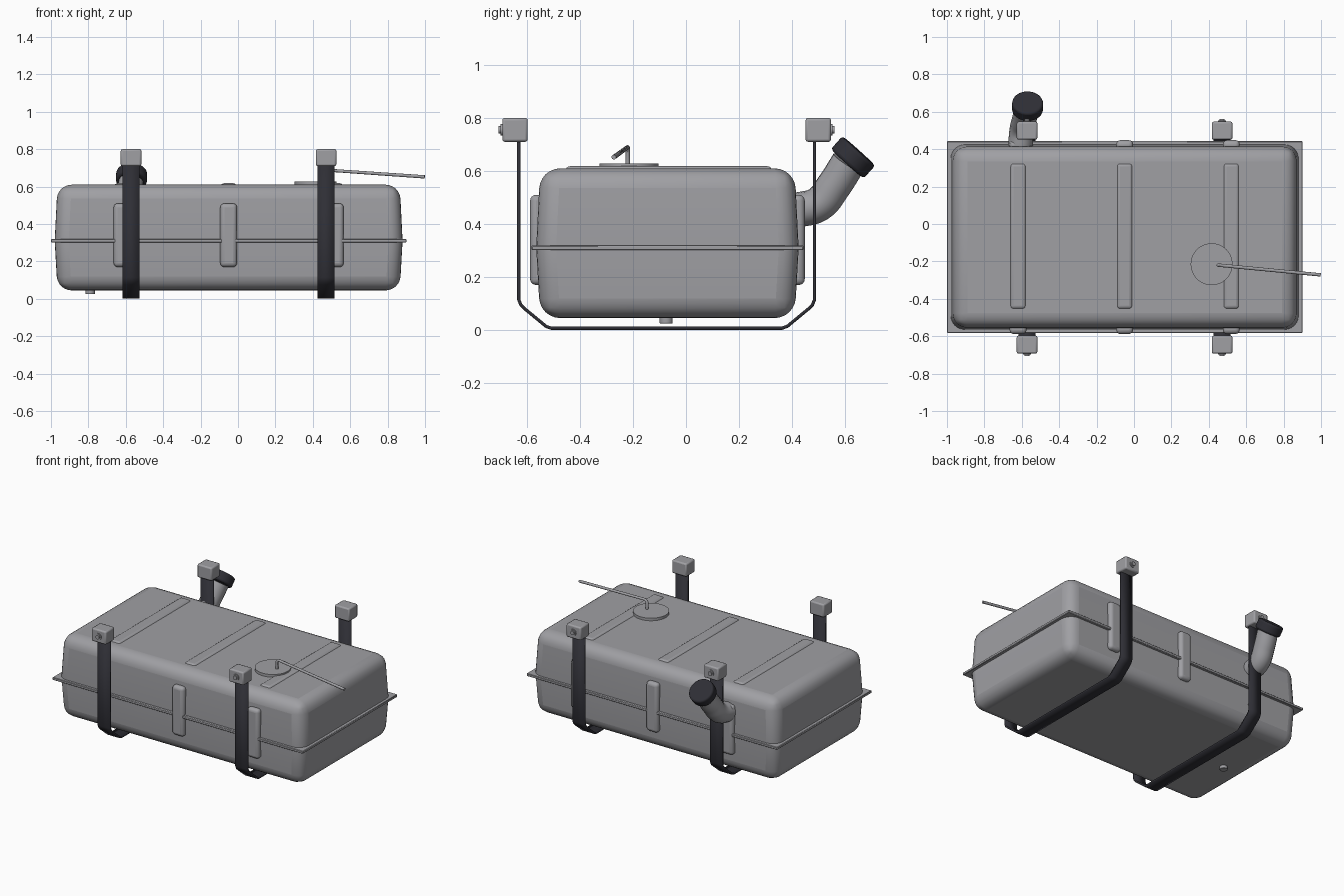
import bpy
import bmesh
from math import radians
from mathutils import Vector

default = bpy.data.objects.get("Cube")
if default:
    bpy.data.objects.remove(default, do_unlink=True)


def material(name, colour):
    mat = bpy.data.materials.new(name)
    mat.use_nodes = True
    mat.diffuse_color = (*colour, 1)
    mat.node_tree.nodes["Principled BSDF"].inputs["Base Color"].default_value = (*colour, 1)
    return mat


METAL = material("grey_metal", (0.35, 0.35, 0.37))
RUBBER = material("black_rubber", (0.028, 0.028, 0.036))


def select(obj):
    bpy.ops.object.select_all(action="DESELECT")
    obj.select_set(True)
    bpy.context.view_layer.objects.active = obj


def finish(name, bm, mat, bevel=0, segments=3):
    """Turn a bmesh into a shaded object with an optional rounded edge."""
    bmesh.ops.recalc_face_normals(bm, faces=bm.faces)
    mesh = bpy.data.meshes.new(name)
    bm.to_mesh(mesh)
    bm.free()
    mesh.materials.append(mat)
    obj = bpy.data.objects.new(name, mesh)
    bpy.context.collection.objects.link(obj)
    if bevel:
        mod = obj.modifiers.new("rounding", "BEVEL")
        mod.width = bevel
        mod.segments = segments
        mod.limit_method = "ANGLE"
        mod.angle_limit = radians(35)
    select(obj)
    bpy.ops.object.shade_smooth_by_angle(angle=radians(40))
    return obj


def box(name, centre, size, mat, bevel=0, segments=3):
    bm = bmesh.new()
    bmesh.ops.create_cube(bm, size=1)
    bmesh.ops.scale(bm, vec=size, verts=bm.verts)
    bmesh.ops.translate(bm, vec=centre, verts=bm.verts)
    return finish(name, bm, mat, bevel, segments)


def cylinder(name, start, end, radius, mat, sides=32, bevel=0):
    start, end = Vector(start), Vector(end)
    axis = end - start
    bm = bmesh.new()
    bmesh.ops.create_cone(bm, cap_ends=True, segments=sides, radius1=radius,
                          radius2=radius, depth=axis.length)
    turn = axis.to_track_quat("Z", "Y").to_matrix()
    bmesh.ops.rotate(bm, matrix=turn, verts=bm.verts)
    bmesh.ops.translate(bm, vec=(start + end) / 2, verts=bm.verts)
    return finish(name, bm, mat, bevel)


def tube(name, points, radius, mat, handle):
    """Round tube swept along a path."""
    curve = bpy.data.curves.new(name, "CURVE")
    curve.dimensions = "3D"
    curve.bevel_depth = radius
    curve.bevel_resolution = 6
    curve.use_fill_caps = True
    spline = curve.splines.new("BEZIER")
    spline.bezier_points.add(len(points) - 1)
    for knot, co in zip(spline.bezier_points, points):
        knot.co = co
        knot.handle_left_type = knot.handle_right_type = handle
    curve.materials.append(mat)
    obj = bpy.data.objects.new(name, curve)
    bpy.context.collection.objects.link(obj)
    select(obj)
    bpy.ops.object.convert(target="MESH")
    bpy.ops.object.shade_smooth_by_angle(angle=radians(40))
    return obj


# Tank shell: two drafted halves meeting at the seam
MID_X, MID_Y, SEAM, TOP = -0.05, -0.07, 0.31, 0.61
bm = bmesh.new()
rings = []
for z, draft in ((0.045, 0.015), (SEAM, 0), (TOP, 0.015)):
    hx, hy = 0.93 - draft, 0.495 - draft
    rings.append([bm.verts.new((MID_X + sx * hx, MID_Y + sy * hy, z))
                  for sx, sy in ((-1, -1), (1, -1), (1, 1), (-1, 1))])
for low, high in zip(rings, rings[1:]):
    for i in range(4):
        j = (i + 1) % 4
        bm.faces.new((low[i], low[j], high[j], high[i]))
bm.faces.new(rings[0])
bm.faces.new(rings[-1])
finish("tank_shell", bm, METAL, bevel=0.075, segments=6)

# Welded seam flange
box("seam_flange", (MID_X, MID_Y, SEAM), (1.9, 1.025, 0.018), METAL, 0.003, 1)

# Pressed ribs on the top, front and back
for place, x in (("right", -0.62), ("middle", -0.05), ("left", 0.52)):
    box(f"top_rib_{place}", (x, -0.065, TOP - 0.012), (0.085, 0.78, 0.04), METAL, 0.018, 4)
    for face, side in (("front", -1), ("back", 1)):
        box(f"{face}_rib_{place}", (x, MID_Y + side * 0.493, 0.34),
            (0.09, 0.05, 0.34), METAL, 0.022, 4)

# Hanging straps with a bolted mounting block at each end
STRAP_Y = -0.073
half = [(0.558, 0.73), (0.558, 0.115), (0.55, 0.095), (0.535, 0.08), (0.455, 0.014), (0.435, 0.007)]
path = [(-y, z) for y, z in half] + half[::-1]
for place, x in (("right", -0.572), ("left", 0.471)):
    bm = bmesh.new()
    pairs = [[bm.verts.new((x + dx, STRAP_Y + y, z)) for dx in (-0.046, 0.046)]
             for y, z in path]
    for a, b in zip(pairs, pairs[1:]):
        bm.faces.new((a[0], a[1], b[1], b[0]))
    strap = finish(f"strap_{place}", bm, RUBBER)
    solid = strap.modifiers.new("thickness", "SOLIDIFY")
    solid.thickness = 0.012
    solid.offset = 0
    solid.use_even_offset = True
    for face, side in (("front", -1), ("back", 1)):
        y = STRAP_Y + side * 0.572
        box(f"{face}_mount_{place}", (x, y, 0.755), (0.11, 0.096, 0.09), METAL, 0.009, 2)
        outer = y + side * 0.045
        cylinder(f"{face}_washer_{place}", (x, outer, 0.755),
                 (x, outer + side * 0.009, 0.755), 0.022, METAL, 20)
        cylinder(f"{face}_bolt_{place}", (x, outer, 0.755),
                 (x, outer + side * 0.017, 0.755), 0.014, METAL, 12)

# Fuel sender plate and its outlet line
cylinder("sender_plate", (0.415, -0.215, TOP - 0.01), (0.415, -0.215, 0.628), 0.112, METAL, 48)
tube("outlet_line", [(0.45, -0.22, 0.61), (0.45, -0.22, 0.675), (0.463, -0.221, 0.689),
                     (0.998, -0.272, 0.652)], 0.009, METAL, "VECTOR")

# Filler neck and cap
tube("filler_neck", [(-0.607, 0.42, 0.452), (-0.6, 0.5, 0.475), (-0.587, 0.558, 0.545),
                     (-0.572, 0.612, 0.63)], 0.066, METAL, "AUTO")
cylinder("filler_cap", (-0.57, 0.608, 0.627), (-0.568, 0.652, 0.676), 0.083, RUBBER, 40, 0.012)

# Drain plug
cylinder("drain_plug", (-0.79, -0.075, 0.06), (-0.79, -0.075, 0.025), 0.025, METAL, 16, 0.003)
